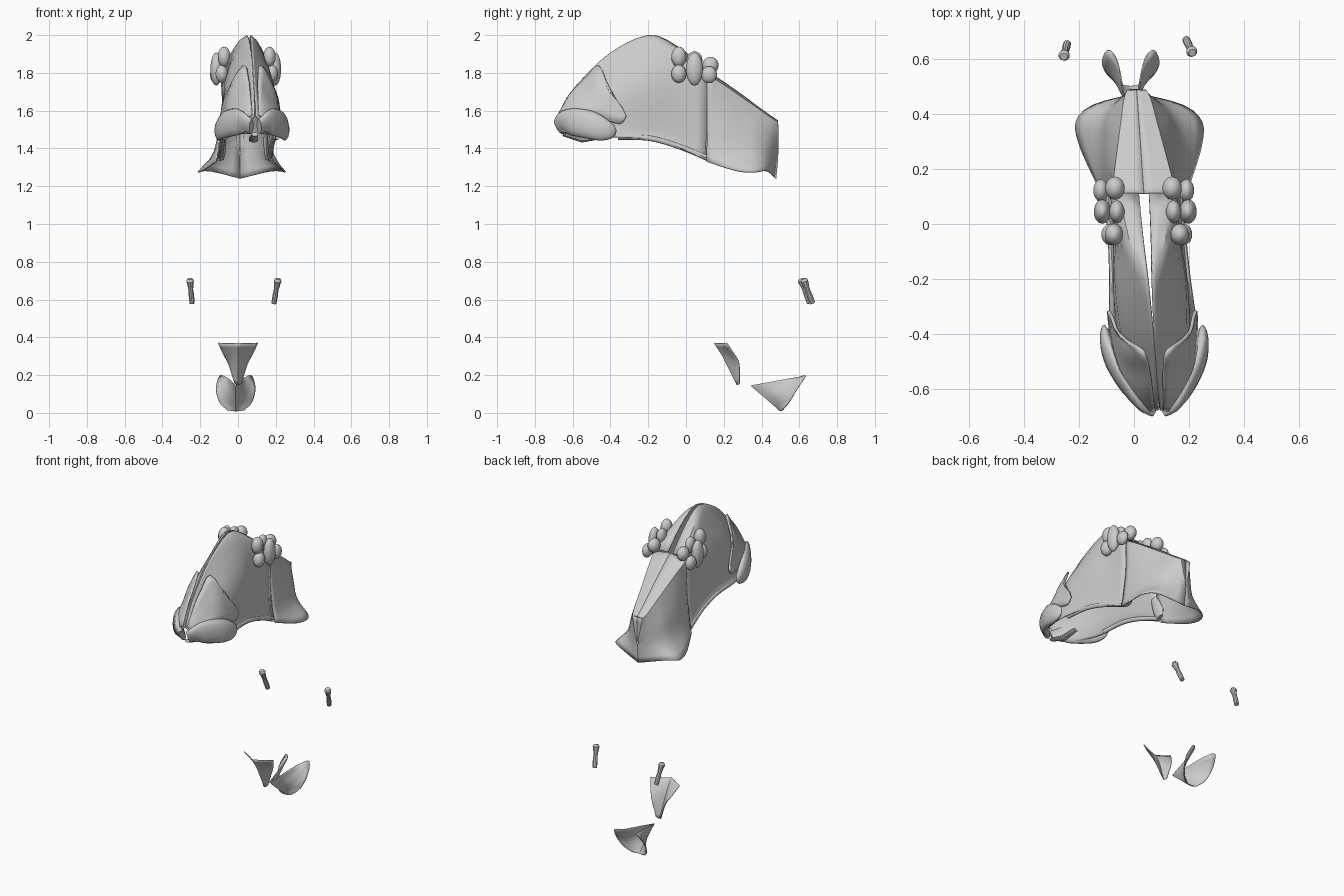
import bpy, bmesh, math
from mathutils import Vector

if "Cube" in bpy.data.objects:
    bpy.data.objects.remove(bpy.data.objects["Cube"])

bone = bpy.data.materials.new("bone_grey")
bone.diffuse_color = (0.6, 0.6, 0.6, 1)
bone.use_nodes = True
bone.node_tree.nodes["Principled BSDF"].inputs["Base Color"].default_value = bone.diffuse_color


def mid(y):
    """x of the slightly turned midline of the skull"""
    return 0.044 - 0.07 * y


def spline(pts, n):
    """Catmull-Rom through the points, n steps per span"""
    pts = [Vector(p) for p in pts]
    ext = [2 * pts[0] - pts[1]] + pts + [2 * pts[-1] - pts[-2]]
    out = []
    for i in range(len(pts) - 1):
        a, b, c, d = ext[i:i + 4]
        for k in range(n):
            t = k / n
            out.append(0.5 * (2 * b + (c - a) * t + (2 * a - 5 * b + 4 * c - d) * t * t
                              + (3 * b - a - 3 * c + d) * t ** 3))
    return out + [pts[-1]]


def finish(name, bm, thick=0, angle=35):
    bmesh.ops.remove_doubles(bm, verts=bm.verts, dist=0.0005)
    bmesh.ops.recalc_face_normals(bm, faces=bm.faces)
    me = bpy.data.meshes.new(name)
    bm.to_mesh(me)
    bm.free()
    me.materials.append(bone)
    ob = bpy.data.objects.new(name, me)
    bpy.context.collection.objects.link(ob)
    if thick:
        m = ob.modifiers.new("thickness", 'SOLIDIFY')
        m.thickness = thick
        m.offset = 0
    bpy.ops.object.select_all(action='DESELECT')
    ob.select_set(True)
    bpy.context.view_layer.objects.active = ob
    bpy.ops.object.shade_smooth_by_angle(angle=math.radians(angle))
    return ob


def add_grid(bm, rows, n=3, m=3):
    """smooth sheet through rows of points"""
    rows = [spline(r, n) for r in rows]
    cols = [spline(c, m) for c in zip(*rows)]
    vs = [[bm.verts.new(p) for p in c] for c in cols]
    for a, b in zip(vs, vs[1:]):
        for i in range(len(a) - 1):
            bm.faces.new((a[i], b[i], b[i + 1], a[i + 1]))


def half_sheet(sections, s, centre=mid):
    """rows of (half width, y, z) placed on side s of the midline"""
    return [[(centre(y) + s * u, y, z) for u, y, z in r] for r in sections]


def add_tube(bm, path, radii, flat=1.0, sides=10):
    """closed tube with a varying radius"""
    pts = [Vector(p) for p in path]
    rings = []
    for i, p in enumerate(pts):
        d = (pts[min(i + 1, len(pts) - 1)] - pts[max(i - 1, 0)]).normalized()
        a = d.cross(Vector((1, 0, 0))).normalized()
        b = d.cross(a)
        rings.append([bm.verts.new(p + radii[i] * (a * math.cos(2 * math.pi * k / sides)
                      + b * flat * math.sin(2 * math.pi * k / sides))) for k in range(sides)])
    for a, b in zip(rings, rings[1:]):
        for k in range(sides):
            j = (k + 1) % sides
            bm.faces.new((a[k], a[j], b[j], b[k]))
    bm.faces.new(rings[0])
    bm.faces.new(rings[-1])


# Snout: y, roof z, gap, roof half width, edge z, wall half width, wall z, bottom half width, bottom z
snout = [(-0.675, 1.57, .002, .015, 1.56, .03, 1.54, .035, 1.50),
         (-0.63, 1.665, .002, .02, 1.64, .055, 1.58, .08, 1.48),
         (-0.55, 1.765, .002, .022, 1.72, .08, 1.62, .12, 1.47),
         (-0.40, 1.905, .003, .028, 1.86, .115, 1.70, .155, 1.46),
         (-0.20, 1.998, .008, .045, 1.95, .125, 1.75, .145, 1.45),
         (-0.05, 1.94, .014, .085, 1.90, .112, 1.70, .140, 1.41),
         (0.11, 1.81, .018, .115, 1.79, .115, 1.60, .142, 1.335)]
# Braincase: roof, steep sides and a flared skirt meeting in a ridge at the rear
back = [[(0, .11, 1.81), (.115, .11, 1.79), (.117, .11, 1.60), (.135, .11, 1.43), (.152, .11, 1.33)],
        [(0, .20, 1.75), (.098, .20, 1.735), (.120, .20, 1.58), (.147, .20, 1.40), (.19, .20, 1.30)],
        [(0, .30, 1.68), (.078, .30, 1.665), (.118, .29, 1.52), (.15, .29, 1.38), (.222, .29, 1.277)],
        [(0, .38, 1.62), (.062, .38, 1.61), (.108, .37, 1.49), (.14, .37, 1.37), (.229, .37, 1.275)],
        [(0, .45, 1.57), (.048, .45, 1.56), (.075, .44, 1.46), (.10, .43, 1.36), (.165, .43, 1.28)],
        [(0, .487, 1.545), (.034, .485, 1.54), (.018, .487, 1.45), (0, .485, 1.35), (0, .475, 1.24)]]
for s, side in ((-1, "left"), (1, "right")):
    bm = bmesh.new()
    add_grid(bm, half_sheet([[(g, y, rz), (rw, y, ez), (w, y, wz), (b - .018, y, bz + .05), (b, y, bz)]
                             for y, rz, g, rw, ez, w, wz, b, bz in snout], s))
    finish(side + "_snout_wall", bm, .008)

    bm = bmesh.new()
    add_grid(bm, half_sheet([r[:2] for r in back], s))
    add_grid(bm, half_sheet([r[1:] for r in back], s))
    # rear face under the roof, down to the ridge
    edge = spline([(mid(.485) + s * u, y, z) for u, y, z in back[-1][1:]], 3)
    for a, b in zip(edge, edge[1:]):
        if abs(a.x - mid(.485)) + abs(b.x - mid(.485)) > .006:
            quad = [a, b, (mid(.485), b.y, b.z), (mid(.485), a.y, a.z)]
            bm.faces.new([bm.verts.new(p) for p in quad])
    finish(side + "_braincase", bm, .006, 28)

    # Plate over the front of the muzzle, following the snout slightly outside
    plate = [[(.015, -.675, 1.575), (.03, -.677, 1.57), (.045, -.672, 1.55)],
             [(.022, -.61, 1.69), (.06, -.61, 1.64), (.10, -.61, 1.57)],
             [(.028, -.53, 1.775), (.085, -.53, 1.68), (.135, -.53, 1.59)],
             [(.045, -.46, 1.84), (.112, -.46, 1.71), (.152, -.45, 1.56)],
             [(.122, -.41, 1.72), (.142, -.37, 1.64), (.158, -.35, 1.53)],
             [(.148, -.34, 1.62), (.152, -.325, 1.59), (.158, -.315, 1.57)]]
    bm = bmesh.new()
    add_grid(bm, half_sheet(plate, s))
    finish(side + "_muzzle_plate", bm, .012)

    # Swollen lip bone
    bm = bmesh.new()
    path = spline([(mid(y) + s * u, y, z) for u, y, z in
                   ((.02, -.675, 1.515), (.085, -.62, 1.54), (.145, -.52, 1.527),
                    (.172, -.44, 1.50), (.18, -.37, 1.485))], 4)
    n = len(path) - 1
    radii = [.02 + .055 * math.sin(math.pi * min(1, .1 + .9 * i / n)) ** .7 for i in range(n)] + [.012]
    add_tube(bm, path, radii, .42, 14)
    finish(side + "_lip", bm, 0, 60)

    # Lower bar under the cheek
    bm = bmesh.new()
    path = spline([(mid(y) + s * u, y, z) for u, y, z in
                   ((.14, -.36, 1.46), (.136, -.2, 1.455), (.13, -.05, 1.415), (.128, .12, 1.347))], 3)
    add_tube(bm, path, [.014] * len(path), .8)
    finish(side + "_cheek_bar", bm, 0, 60)

    # Rounded jaw joint inside the rear end of the bar
    bm = bmesh.new()
    path = [(mid(.12) + s * u, y, z) for u, y, z in
            ((.112, .09, 1.49), (.112, .11, 1.44), (.118, .13, 1.38), (.12, .14, 1.345))]
    add_tube(bm, path, [.02, .035, .04, .025], .4)
    finish(side + "_jaw_joint", bm, 0, 60)

    # Cluster of rounded brow knobs: offset, y, z, radii
    knobs = [(.120, -.038, 1.885, .034, .040, .054), (.132, -.038, 1.795, .034, .040, .048),
             (.156, .045, 1.82, .032, .045, .088), (.103, .045, 1.865, .028, .042, .05),
             (.156, .122, 1.79, .028, .042, .045), (.104, .13, 1.84, .036, .043, .045)]
    bm = bmesh.new()
    for u, y, z, a, b, c in knobs:
        r = bmesh.ops.create_uvsphere(bm, u_segments=14, v_segments=9, radius=1)
        for v in r["verts"]:
            v.co = (mid(y) + s * u + v.co.x * a, y + v.co.y * b, z + v.co.z * c)
    finish(side + "_brow_knobs", bm, 0, 60)

    # Loose peg bone with a wider head
    top, end = ((-.255, .608, .71), (-.243, .655, .58)) if s < 0 else ((.212, .622, .71), (.19, .67, .58))
    t, e = Vector(top), Vector(end)
    bm = bmesh.new()
    add_tube(bm, [t.lerp(e, k) for k in (0, .1, .22, .45, .7, 1)], [.014, .021, .017, .013, .015, .014])
    finish(side + "_peg_bone", bm)

# Centre strut under the muzzle
bm = bmesh.new()
add_tube(bm, [(mid(-.65), -.65, 1.475), (mid(-.55), -.55, 1.445), (mid(-.45), -.45, 1.46)], [.01, .014, .01], 1.8)
finish("muzzle_strut", bm)

# Fan-shaped loose bone
fan = [[(0, .15, .37), (.05, .18, .368), (.105, .215, .37)],
       [(0, .195, .30), (.04, .23, .305), (.077, .255, .31)],
       [(0, .235, .22), (.027, .262, .235), (.05, .282, .26)],
       [(0, .27, .15), (.01, .278, .15), (.018, .284, .16)]]
# Winged loose bone: keel to outer rim
wing = [[(0, .345, .145), (.002, .346, .145), (.004, .348, .146)],
        [(0, .39, .105), (.018, .43, .135), (.028, .49, .172)],
        [(0, .42, .08), (.035, .48, .12), (.052, .60, .19)],
        [(0, .445, .058), (.058, .52, .10), (.085, .632, .195)],
        [(0, .47, .036), (.065, .525, .07), (.104, .59, .13)],
        [(0, .49, .018), (.045, .51, .03), (.085, .545, .055)],
        [(0, .50, .01), (.02, .502, .01), (.045, .51, .014)]]
for name, rows, cx in (("fan_bone", fan, 0.0), ("winged_bone", wing, -.012)):
    bm = bmesh.new()
    for s in (-1, 1):
        add_grid(bm, half_sheet(rows, s, lambda y: cx))
    finish(name, bm, .005)
